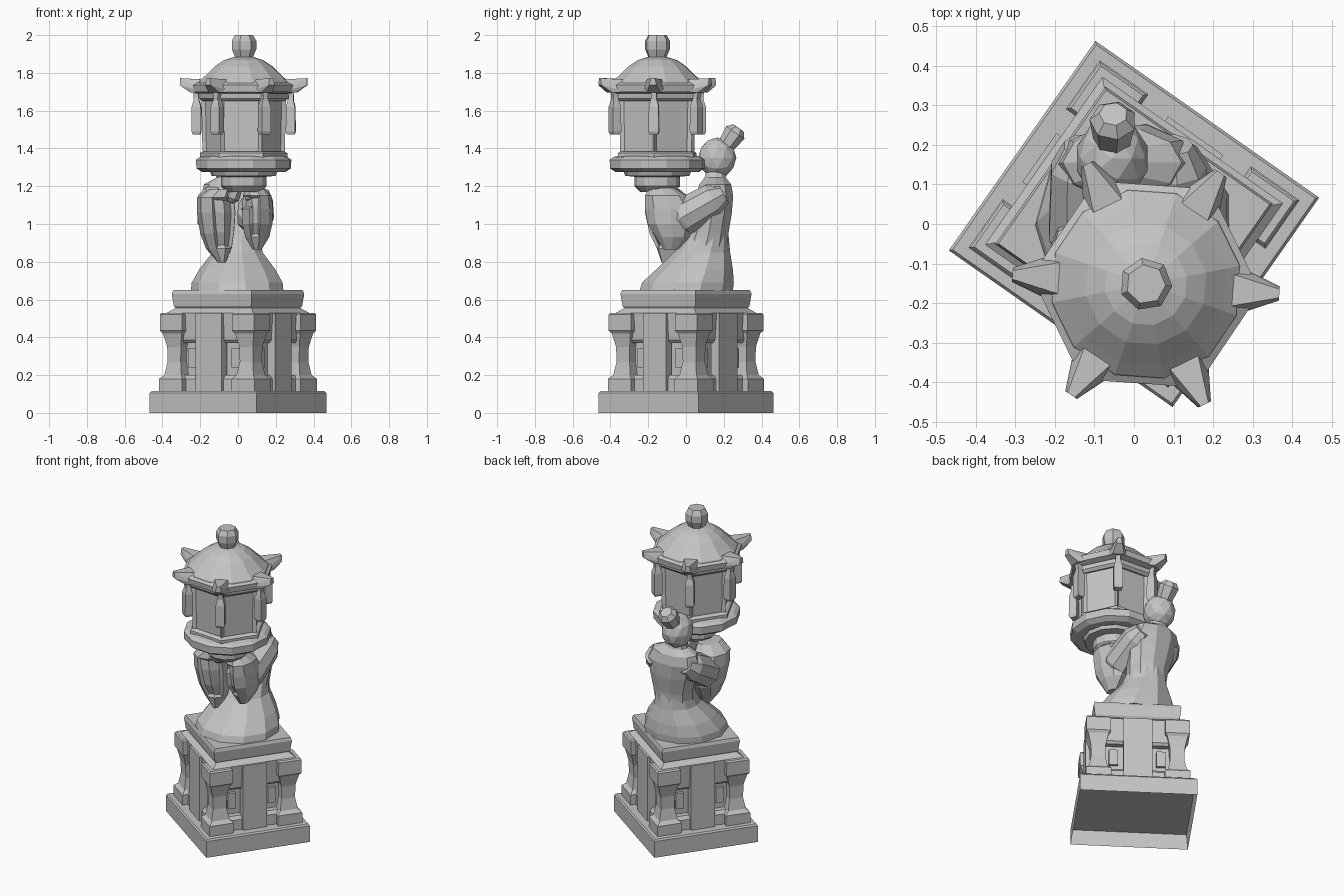
import bpy, bmesh
from math import cos, sin, pi, radians, sqrt
from mathutils import Matrix, Vector

cube = bpy.data.objects.get("Cube")
if cube:
    bpy.data.objects.remove(cube, do_unlink=True)

stone = bpy.data.materials.new("grey_stone")
stone.use_nodes = True
GREY = (0.55, 0.55, 0.55, 1)
stone.diffuse_color = GREY
bsdf = stone.node_tree.nodes["Principled BSDF"]
bsdf.inputs["Base Color"].default_value = GREY
bsdf.inputs["Roughness"].default_value = 0.9

TURN = Matrix.Rotation(radians(-35), 4, 'Z')      # pedestal stands at an angle
LAMP = Matrix.Translation((0.03, -0.152, 0)) @ Matrix.Rotation(radians(-4), 4, 'Z')
FREE = Matrix()


def finish(name, bm, matrix=FREE):
    bmesh.ops.recalc_face_normals(bm, faces=bm.faces)
    mesh = bpy.data.meshes.new(name)
    bm.to_mesh(mesh)
    bm.free()
    mesh.transform(matrix)
    mesh.materials.append(stone)
    obj = bpy.data.objects.new(name, mesh)
    bpy.context.collection.objects.link(obj)


def loft_bm(rings, sides, phase=0.0):
    """Skin over horizontal rings given as (z, centre x, centre y, radius x, radius y)."""
    bm = bmesh.new()
    loops = []
    for z, cx, cy, rx, ry in rings:
        angles = [phase + 2 * pi * i / sides for i in range(sides)]
        loops.append([bm.verts.new((cx + rx * cos(a), cy + ry * sin(a), z)) for a in angles])
    for low, high in zip(loops, loops[1:]):
        for i in range(sides):
            j = (i + 1) % sides
            bm.faces.new((low[i], low[j], high[j], high[i]))
    bm.faces.new(loops[0][::-1])
    bm.faces.new(loops[-1])
    bmesh.ops.recalc_face_normals(bm, faces=bm.faces)
    return bm


def turned(name, profile, sides, phase=0.0):
    """Lantern part turned about the lantern's axis, from (radius, z) points."""
    finish(name, loft_bm([(z, 0, 0, r, r) for r, z in profile], sides, phase), LAMP)


def square_bm(layers, cx=0, cy=0):
    """Stack of rectangles given as (z, half x, half y)."""
    k = sqrt(2)
    return loft_bm([(z, cx, cy, hx * k, hy * k) for z, hx, hy in layers], 4, pi / 4)


def square(name, layers, cx=0, cy=0, matrix=TURN):
    finish(name, square_bm(layers, cx, cy), matrix)


def blob(name, centre, size):
    bm = bmesh.new()
    bmesh.ops.create_icosphere(bm, subdivisions=2, radius=1)
    bm.transform(Matrix.Translation(centre) @ Matrix.Diagonal((*size, 1)))
    finish(name, bm)


def limb(name, start, end, r0, r1, sides=8):
    a, b = Vector(start), Vector(end)
    bm = loft_bm([(0, 0, 0, r0 * .6, r0 * .6), (.2, 0, 0, r0, r0),
                  (.8, 0, 0, r1, r1), (1, 0, 0, r1 * .6, r1 * .6)], sides)
    bm.transform(Matrix.Diagonal((1, 1, (b - a).length, 1)))
    bm.transform(Matrix.Translation(a) @ (b - a).to_track_quat('Z', 'Y').to_matrix().to_4x4())
    finish(name, bm)


# Hollow plinth, open underneath
bm = square_bm([(0, .345, .323), (.105, .345, .323), (.115, .338, .316)])
bottom = [f for f in bm.faces if f.calc_center_median().z < .001]
bmesh.ops.inset_region(bm, faces=bottom, thickness=.012)
bmesh.ops.translate(bm, verts=bottom[0].verts, vec=(0, 0, .095))
finish("plinth", bm, TURN)

# Pedestal body with rails and table slab
square("pedestal_core", [(.11, .222, .202), (.5, .222, .202)])
square("bottom_rail", [(.11, .275, .255), (.18, .275, .255), (.2, .258, .238)])
square("top_rail", [(.37, .255, .235), (.385, .268, .248), (.53, .278, .258), (.56, .24, .22)])
square("table_slab", [(.545, .238, .22), (.565, .25, .235), (.63, .258, .243), (.65, .252, .237)])

# Corner pillars with foot and cap
for sx in (-1, 1):
    for sy in (-1, 1):
        square("corner_pillar", [(.11, .075, .075), (.18, .075, .075), (.2, .055, .055),
                                 (.27, .042, .042), (.35, .044, .044), (.42, .06, .06),
                                 (.435, .072, .072), (.52, .072, .072), (.53, .065, .065)],
               sx * .233, sy * .214)

# Middle post and two small window blocks on each side
for side in (-1, 1):
    square("middle_post", [(.11, .085, .025), (.53, .085, .025)], 0, side * .247)
    square("middle_post", [(.11, .025, .075), (.53, .025, .075)], side * .267, 0)
    for k in (-1, 1):
        square("window_block", [(.24, .027, .012), (.34, .027, .012)], k * .14, side * .209)
        square("window_block", [(.24, .012, .024), (.34, .012, .024)], side * .229, k * .125)

# Kneeling figure: robe and torso
finish("robe", loft_bm([(.645, 0, 0, .25, .25), (.69, 0, .01, .245, .245),
                        (.76, 0, .045, .205, .205), (.85, 0, .085, .135, .15),
                        (.95, 0, .12, .115, .105)], 11, .3))
finish("torso", loft_bm([(.86, 0, .1, .12, .125), (.95, 0, .12, .13, .11),
                         (1.06, -.01, .14, .155, .108), (1.15, -.02, .15, .175, .105),
                         (1.21, -.03, .155, .15, .088), (1.245, -.045, .155, .07, .06),
                         (1.3, -.055, .155, .045, .045)], 10))
blob("head", (-.055, .165, 1.35), (.094, .102, .108))
limb("hair_bun", (-.055, .195, 1.39), (-.052, .278, 1.508), .048, .06, 7)

# Arms with wide hanging sleeves, holding up the lantern
sleeves = {
    "right_sleeve": (-1, [(.795, -.085, -.09, .02, .04), (.87, -.1, -.08, .07, .075),
                          (.95, -.108, -.075, .092, .12), (1.06, -.113, -.085, .105, .135),
                          (1.14, -.117, -.1, .1, .12), (1.185, -.085, -.12, .065, .085)]),
    "left_sleeve": (1, [(.865, .1, -.08, .025, .04), (.93, .1, -.07, .065, .09),
                        (1.0, .1, -.08, .082, .125), (1.08, .1, -.085, .085, .135),
                        (1.15, .1, -.11, .078, .11), (1.19, .085, -.13, .05, .07)]),
}
for name, (s, rings) in sleeves.items():
    bm = loft_bm(rings, 9, -pi / 2 + .2 * s)
    opening = [f for f in bm.faces if f.normal.y < -.5 and f.normal.x * s < .35
               and .9 < f.calc_center_median().z < 1.15]
    bmesh.ops.inset_region(bm, faces=opening, thickness=.015, depth=-.015)
    finish(name, bm)
    limb("upper_arm", (s * .11 - .015, .2, 1.16), (s * .105 - .015, -.08, 1.0), .09, .1, 9)
    limb("hand", (s * .07 + .02, -.14, 1.12), (s * .035 + .03, -.15, 1.23), .05, .045)

# Lantern foot and rim
turned("lantern_foot", [(.09, 1.17), (.11, 1.19), (.12, 1.2), (.12, 1.25), (.17, 1.255),
                        (.18, 1.28), (.2, 1.3)], 12)
turned("lantern_rim", [(.225, 1.275), (.255, 1.295), (.257, 1.34), (.235, 1.355), (.21, 1.36)],
       12, pi / 12)

# Lantern housing: six panels set back inside their frames
bm = loft_bm([(1.34, 0, 0, .218, .218), (1.7, 0, 0, .225, .225)], 6)
panels = [f for f in bm.faces if abs(f.normal.z) < .5]
bmesh.ops.inset_individual(bm, faces=panels, thickness=.028, depth=-.014)
finish("lantern_housing", bm, LAMP)
turned("housing_lower_band", [(.232, 1.34), (.232, 1.375), (.215, 1.385)], 6)
turned("housing_upper_band", [(.22, 1.65), (.238, 1.665), (.245, 1.72)], 6)

# Roof with six sides, dome and finial
turned("roof_brim", [(.25, 1.69), (.285, 1.7), (.29, 1.735), (.235, 1.765)], 6)
turned("roof_dome", [(.25, 1.715), (.24, 1.755), (.207, 1.785), (.155, 1.835),
                     (.105, 1.868), (.05, 1.885)], 12, pi / 12)
turned("finial", [(.045, 1.87), (.05, 1.885), (.067, 1.925), (.067, 1.97), (.05, 2.0)], 7)

# Upturned eave tips and hanging pendants at each corner
for i in range(6):
    corner = LAMP @ Matrix.Rotation(i * pi / 3, 4, 'Z')
    bm = bmesh.new()
    for x, w, low, high in ((.21, .07, 1.7, 1.765), (.28, .034, 1.695, 1.748),
                            (.338, .018, 1.735, 1.772)):
        for s in (-1, 1):
            bm.verts.new((x, s * w, low))
            bm.verts.new((x, s * w * .6, high))
    bmesh.ops.convex_hull(bm, input=bm.verts)
    finish("eave_tip", bm, corner)
    square("pendant_cord", [(1.64, .012, .012), (1.71, .016, .016)], .252, 0, corner)
    square("pendant", [(1.475, .019, .022), (1.49, .025, .027), (1.62, .024, .026),
                       (1.67, .011, .014)], .25, 0, corner)
